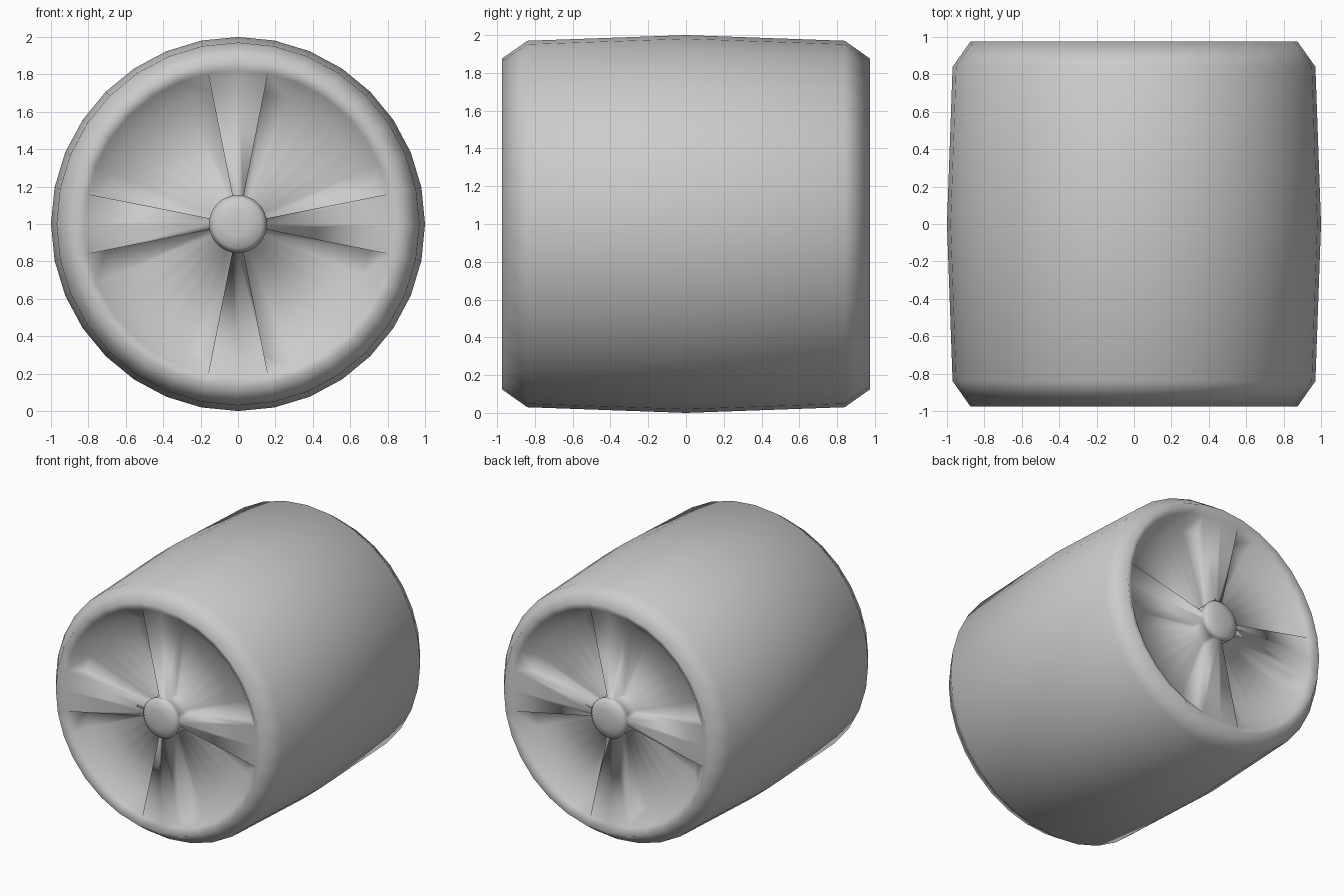
import bpy, bmesh, math

if "Cube" in bpy.data.objects:
    bpy.data.objects.remove(bpy.data.objects["Cube"])

N = 32          # sides around the axle
CZ = 1.0        # axle height


def finish(name, bm):
    bmesh.ops.recalc_face_normals(bm, faces=bm.faces)
    for f in bm.faces:
        f.smooth = True
    me = bpy.data.meshes.new(name)
    bm.to_mesh(me)
    bm.free()
    ob = bpy.data.objects.new(name, me)
    bpy.context.collection.objects.link(ob)
    return ob


def ring(bm, r, y):
    step = 2 * math.pi / N
    return [bm.verts.new((r * math.sin(k * step), y, CZ + r * math.cos(k * step)))
            for k in range(N)]


def bridge(bm, a, b, segments=range(N)):
    for k in segments:
        j = (k + 1) % N
        bm.faces.new((a[k], a[j], b[j], b[k]))


bm = bmesh.new()

# Tyre tread with rounded shoulders, ending at the rim on both sides
profile = [(0.82, -0.94), (0.875, -0.975), (0.97, -0.84), (1.0, 0.0),
           (0.97, 0.84), (0.875, 0.975), (0.82, 0.94)]
tyre = [ring(bm, r, y) for r, y in profile]
for a, b in zip(tyre, tyre[1:]):
    bridge(bm, a, b)

# Dished wheel faces: four spokes stay near the rim plane, four sectors sink in
spoke = [k for k in range(N) if k % 8 in (0, 7)]
sunk = [k for k in range(N) if k not in spoke]
for s, rim in ((-1, tyre[0]), (1, tyre[-1])):
    hub = ring(bm, 0.15, s * 0.92)
    floor_out = ring(bm, 0.72, s * 0.85)
    floor_in = ring(bm, 0.15, s * 0.81)
    bridge(bm, rim, hub, spoke)
    bridge(bm, rim, floor_out, sunk)
    bridge(bm, floor_out, floor_in, sunk)
    bridge(bm, floor_in, hub, sunk)
    # Spoke side walls
    for k in range(N):
        if k % 8 in (1, 7):
            bm.faces.new((rim[k], hub[k], floor_in[k], floor_out[k]))
    # Domed hub cap
    last = hub
    for r, y in ((0.155, 0.935), (0.13, 0.96), (0.07, 0.973)):
        nxt = ring(bm, r, s * y)
        bridge(bm, last, nxt)
        last = nxt
    bm.faces.new(last)

# Drop the unused floor vertices under the spokes
bmesh.ops.delete(bm, geom=[v for v in bm.verts if not v.link_faces], context='VERTS')
finish("wheel", bm)
